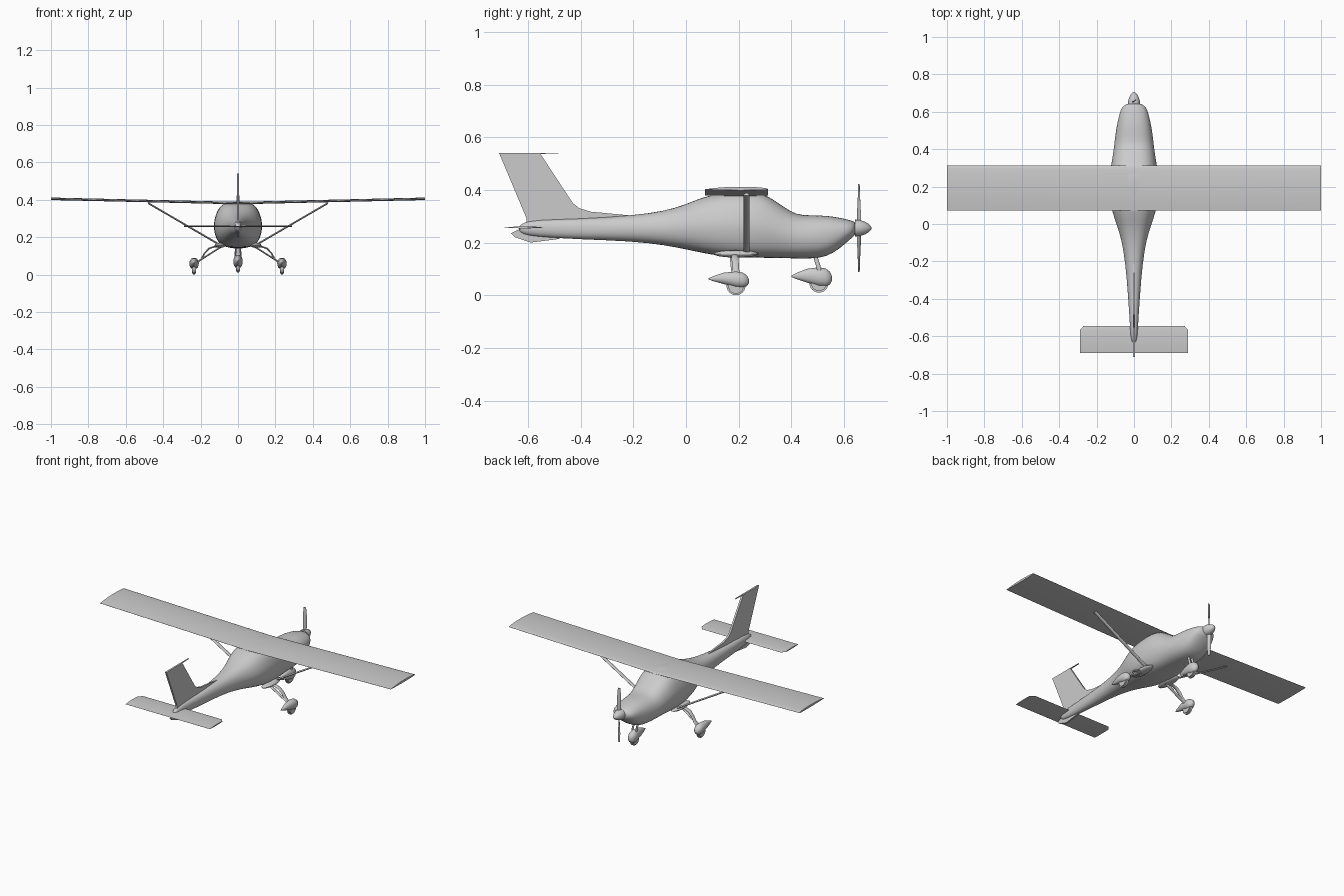
import bpy, bmesh, math
from mathutils import Vector

cube = bpy.data.objects.get("Cube")
if cube:
    bpy.data.objects.remove(cube, do_unlink=True)

grey = bpy.data.materials.new("plain_grey")
grey.use_nodes = True
colour = (0.6, 0.6, 0.6, 1)
grey.diffuse_color = colour
grey.node_tree.nodes["Principled BSDF"].inputs["Base Color"].default_value = colour


def finish(name, bm, angle=40):
    """Turn a bmesh into a shaded object with the grey material."""
    bmesh.ops.recalc_face_normals(bm, faces=bm.faces)
    mesh = bpy.data.meshes.new(name)
    bm.to_mesh(mesh)
    bm.free()
    obj = bpy.data.objects.new(name, mesh)
    bpy.context.collection.objects.link(obj)
    mesh.materials.append(grey)
    bpy.ops.object.select_all(action="DESELECT")
    obj.select_set(True)
    bpy.context.view_layer.objects.active = obj
    bpy.ops.object.shade_smooth_by_angle(angle=math.radians(angle))
    return obj


def loft(name, rings, angle=40):
    """Skin a list of equally long closed rings and cap both ends."""
    bm = bmesh.new()
    loops = [[bm.verts.new(p) for p in ring] for ring in rings]
    count = len(loops[0])
    for a, b in zip(loops, loops[1:]):
        for i in range(count):
            j = (i + 1) % count
            bm.faces.new((a[i], a[j], b[j], b[i]))
    bm.faces.new(loops[0])
    bm.faces.new(loops[-1])
    return finish(name, bm, angle)


def section(y, low, high, half, power, taper=0.0, x=0.0, count=32):
    """Rounded cross-section across y, narrowed towards its top by taper."""
    ring = []
    for i in range(count):
        a = math.tau * i / count
        c, s = math.cos(a), math.sin(a)
        u = math.copysign(abs(c) ** (2 / power), c)
        v = math.copysign(abs(s) ** (2 / power), s)
        width = half * (1 - taper * max(v, 0) - 0.6 * taper * max(-v, 0))
        ring.append((x + u * width, y, (low + high) / 2 + v * (high - low) / 2))
    return ring


def plate(name, outline, thick):
    """Upright plate on the centre line from a (y, z) outline."""
    return loft(name, [[(x, y, z) for y, z in outline] for x in (-thick / 2, thick / 2)], 30)


def tube(name, points, wide, thin):
    """Flattened tube along a path: wide along y, thin across it."""
    pts = [Vector(p) for p in points]
    rings = []
    for i, p in enumerate(pts):
        run = (pts[min(i + 1, len(pts) - 1)] - pts[max(i - 1, 0)]).normalized()
        side = run.cross(Vector((0, 1, 0))).normalized()
        fore = side.cross(run)
        rings.append([p + fore * math.cos(math.tau * k / 10) * wide / 2
                      + side * math.sin(math.tau * k / 10) * thin / 2 for k in range(10)])
    return loft(name, rings, 50)


def ball(name, centre, size):
    bm = bmesh.new()
    bmesh.ops.create_uvsphere(bm, u_segments=20, v_segments=12, radius=1)
    bmesh.ops.scale(bm, vec=size, verts=bm.verts)
    bmesh.ops.translate(bm, vec=centre, verts=bm.verts)
    return finish(name, bm)


def airfoil(x, back, front, z, thick, count=12):
    """Wing section: round leading edge, thin trailing edge, flattish belly."""
    top, belly = [], []
    for i in range(count + 1):
        t = (i / count) ** 2
        h = 2.6 * (math.sqrt(t) * 0.3 - 0.13 * t - 0.17 * t ** 3) + 0.02
        y = front + (back - front) * t
        top.append((x, y, z + thick * h * 1.5))
        belly.append((x, y, z - thick * h * 0.5))
    return top + belly[::-1]


# Fuselage: y, bottom, top, half width, squareness, taper
stations = [
    (-.635, .243, .262, .008, 2.0, 0), (-.62, .232, .275, .016, 2.0, 0),
    (-.58, .222, .287, .02, 2.2, 0), (-.4, .212, .290, .03, 2.3, 0),
    (-.2, .205, .303, .047, 2.3, .05), (-.08, .190, .320, .068, 2.5, .1),
    (0, .174, .345, .095, 2.6, .15), (.06, .161, .372, .117, 2.9, .18),
    (.13, .148, .388, .131, 3.2, .2), (.22, .143, .392, .133, 3.4, .2),
    (.29, .142, .390, .129, 3.3, .2), (.34, .141, .358, .120, 3.0, .2),
    (.40, .140, .315, .110, 2.8, .15), (.44, .139, .303, .105, 2.6, .1),
    (.51, .140, .304, .096, 2.5, .05), (.56, .158, .299, .085, 2.4, 0),
    (.61, .200, .289, .072, 2.2, 0), (.635, .222, .281, .055, 2.1, 0),
    (.645, .232, .277, .03, 2.0, 0)]
body = loft("fuselage", [section(*s) for s in stations], 60)
smooth = body.modifiers.new("rounding", "SUBSURF")
smooth.levels = smooth.render_levels = 1

# Main wing with slight dihedral
loft("wing", [airfoil(x, .073, .312, .379 + .023 * abs(x), .019) for x in (-1, 0, 1)])

# Tailplane with clipped front corners
loft("tailplane", [airfoil(x, -.69, y, .256, .010, 8)
                   for x, y in ((-.29, -.567), (-.27, -.545), (.27, -.545), (.29, -.567))])

# Fin, its forward fillet, lower fin and balance horn
plate("fin", [(-.71, .54), (-.555, .54), (-.43, .35), (-.405, .33), (-.36, .317),
              (-.2, .302), (-.2, .28), (-.61, .26), (-.605, .29)], .011)
plate("lower_fin", [(-.665, .235), (-.65, .22), (-.59, .2), (-.48, .214),
                    (-.48, .24), (-.61, .262)], .009)
plate("fin_horn", [(-.56, .537), (-.485, .538), (-.485, .541), (-.56, .541)], .007)

# Spinner
nose = [(.642, .032), (.66, .031), (.68, .024), (.695, .015), (.705, .003)]
loft("spinner", [section(y, .255 - r, .255 + r, r, 2, count=20) for y, r in nose], 50)

# Propeller: two twisted blades
for side, label in ((1, "upper"), (-1, "lower")):
    rings = []
    for reach, chord, twist in ((0, .014, 60), (.05, .024, 40), (.11, .024, 22), (.167, .015, 12)):
        a = math.radians(twist)
        along = Vector((math.cos(a) * side, math.sin(a), 0))
        across = Vector((-along.y, along.x, 0))
        centre = Vector((0, .657, .255 + side * reach))
        rings.append([centre + along * math.cos(math.tau * k / 8) * chord / 2
                      + across * math.sin(math.tau * k / 8) * .0025 for k in range(8)])
    loft(label + "_propeller_blade", rings)


def wheel_and_fairing(name, x, y, z, scale):
    """Tyre inside a teardrop fairing with its tail towards the back."""
    bm = bmesh.new()
    bmesh.ops.create_cone(bm, cap_ends=True, segments=24, radius1=.036, radius2=.036, depth=.022)
    bmesh.ops.bevel(bm, geom=[e for e in bm.edges if len(e.link_faces[0].verts) > 4
                              or len(e.link_faces[1].verts) > 4],
                    offset=.006, segments=2, affect="EDGES")
    for v in bm.verts:
        v.co = Vector((v.co.z + x, v.co.x + y, v.co.y + z - .014))
    finish(name + "_wheel", bm)
    drop = [(-.105, .002, .012), (-.085, .010, .013), (-.045, .022, .014), (0, .030, .010),
            (.025, .029, .007), (.042, .020, .005), (.050, .006, .003)]
    loft(name + "_fairing", [section(y + dy, z + lift - r * scale, z + lift + r * scale,
                                     r * .85, 2.1, x=x, count=20) for dy, r, lift in drop], 60)


# Landing gear, wing struts and their root fairings
for side, label in ((1, "left"), (-1, "right")):
    wheel_and_fairing(label + "_main", side * .235, .19, .05, 1)
    tube(label + "_curved_leg", [(side * x, y, z) for x, y, z in
                                 ((.08, .185, .148), (.125, .185, .15), (.155, .186, .14),
                                  (.178, .188, .115), (.195, .19, .085), (.22, .19, .06))],
         .026, .009)
    tube(label + "_straight_leg", [(side * .08, .175, .155), (side * .23, .185, .06)], .02, .009)
    tube(label + "_wing_strut", [(side * .09, .23, .155), (side * .48, .23, .382)], .024, .010)
    ball(label + "_strut_root", (side * .095, .19, .157), (.03, .085, .014))
wheel_and_fairing("nose", 0, .505, .06, 1.2)
for x in (-.014, .014):
    tube("nose_fork", [(x * .8, .49, .15), (x, .503, .11), (x, .51, .07)], .016, .009)
